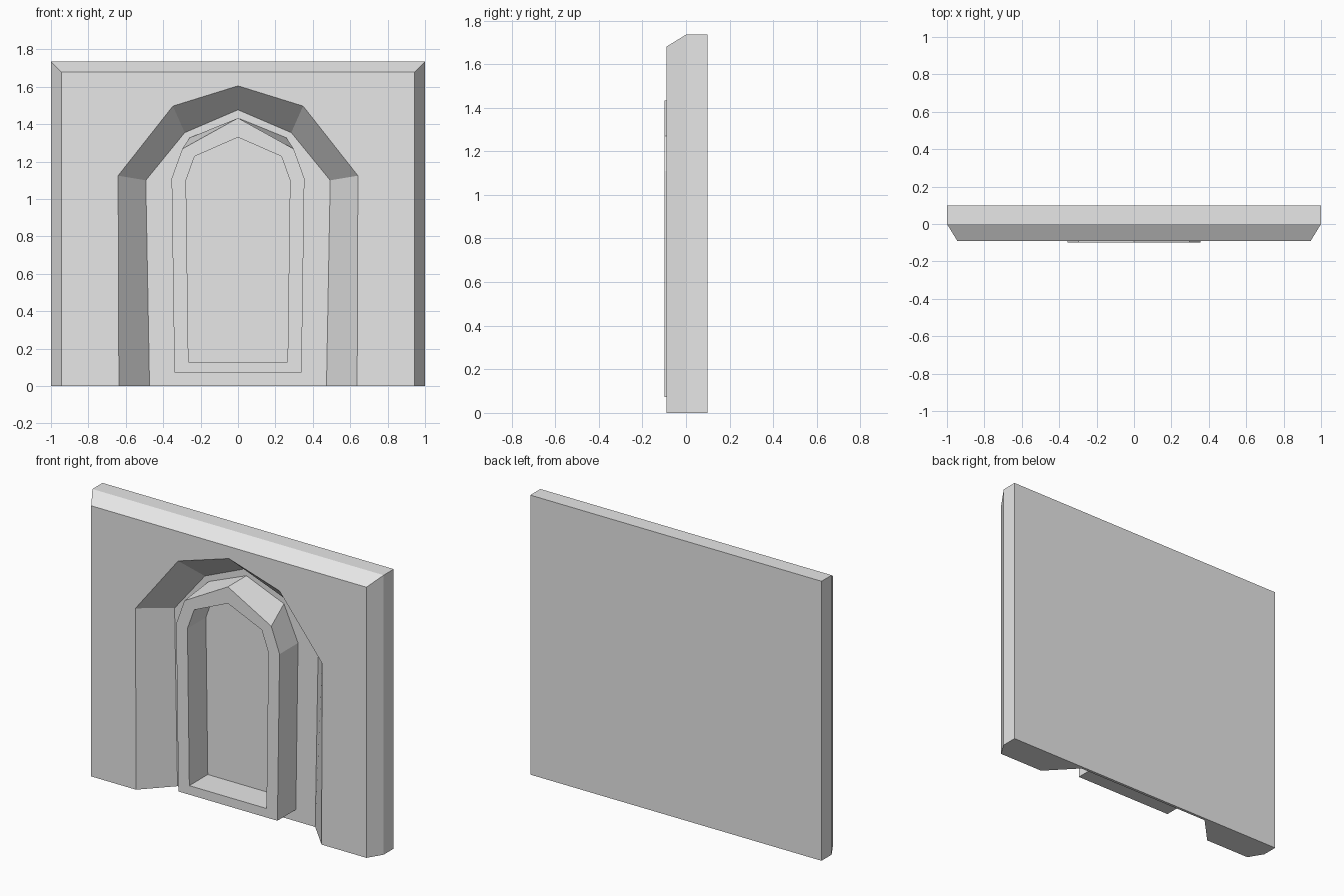
import bpy
import bmesh

cube = bpy.data.objects.get("Cube")
if cube:
    bpy.data.objects.remove(cube, do_unlink=True)

stone = bpy.data.materials.new("grey_stone")
stone.use_nodes = True
GREY = (0.8, 0.8, 0.8, 1)
stone.diffuse_color = GREY
stone.node_tree.nodes["Principled BSDF"].inputs["Base Color"].default_value = GREY

BACK, FRONT, FLOOR, FRAME_FRONT = 0.099, -0.09, 0.082, -0.099


def mirrored(half):
    """Left-to-right outline from its right half, listed bottom to top."""
    left = [(-x, z) for x, z in half]
    right = [p for p in reversed(half) if p[0] > 0]
    return left + right


def ring(bm, half, y):
    return [bm.verts.new((x, y, z)) for x, z in mirrored(half)]


def bridge(bm, a, b, closed=False):
    n = len(a)
    for i in range(n if closed else n - 1):
        j = (i + 1) % n
        bm.faces.new((a[i], a[j], b[j], b[i]))


def finish(bm, name):
    bmesh.ops.recalc_face_normals(bm, faces=bm.faces[:])
    mesh = bpy.data.meshes.new(name)
    bm.to_mesh(mesh)
    bm.free()
    mesh.materials.append(stone)
    obj = bpy.data.objects.new(name, mesh)
    bpy.context.collection.objects.link(obj)


# Wall slab with bevelled front edges and a splayed arched recess
bm = bmesh.new()
slab = [(1, 0), (1, 1.735)]
back = ring(bm, slab, BACK)
middle = ring(bm, slab, 0)
front = ring(bm, [(0.945, 0), (0.945, 1.68)], FRONT)
arch_front = ring(bm, [(0.637, 0), (0.641, 1.125), (0.348, 1.497), (0, 1.605)], FRONT)
arch_back = ring(bm, [(0.473, 0), (0.493, 1.1), (0.285, 1.355), (0, 1.477)], FLOOR)
rings = [back, middle, front, arch_front, arch_back]
bridge(bm, back, middle)
bridge(bm, middle, front)
bridge(bm, arch_front, arch_back)
bm.faces.new(back)
bm.faces.new(front + arch_front[::-1])
bm.faces.new(arch_back)
bm.faces.new([r[0] for r in rings] + [r[-1] for r in reversed(rings)])
finish(bm, "arched_wall")

# Window frame standing in the recess
bm = bmesh.new()
outer = [(0.34, 0.072), (0.355, 1.11), (0.298, 1.268), (0, 1.433)]
outer_back = outer[:2] + [(0.258, 1.328), outer[3]]
inner = [(0.265, 0.128), (0.278, 1.1), (0.232, 1.228), (0, 1.33)]
loops = [ring(bm, outer_back, FLOOR), ring(bm, outer, FRAME_FRONT),
         ring(bm, inner, FRAME_FRONT), ring(bm, inner, FLOOR)]
for a, b in zip(loops, loops[1:]):
    bridge(bm, a, b, closed=True)
finish(bm, "window_frame")
